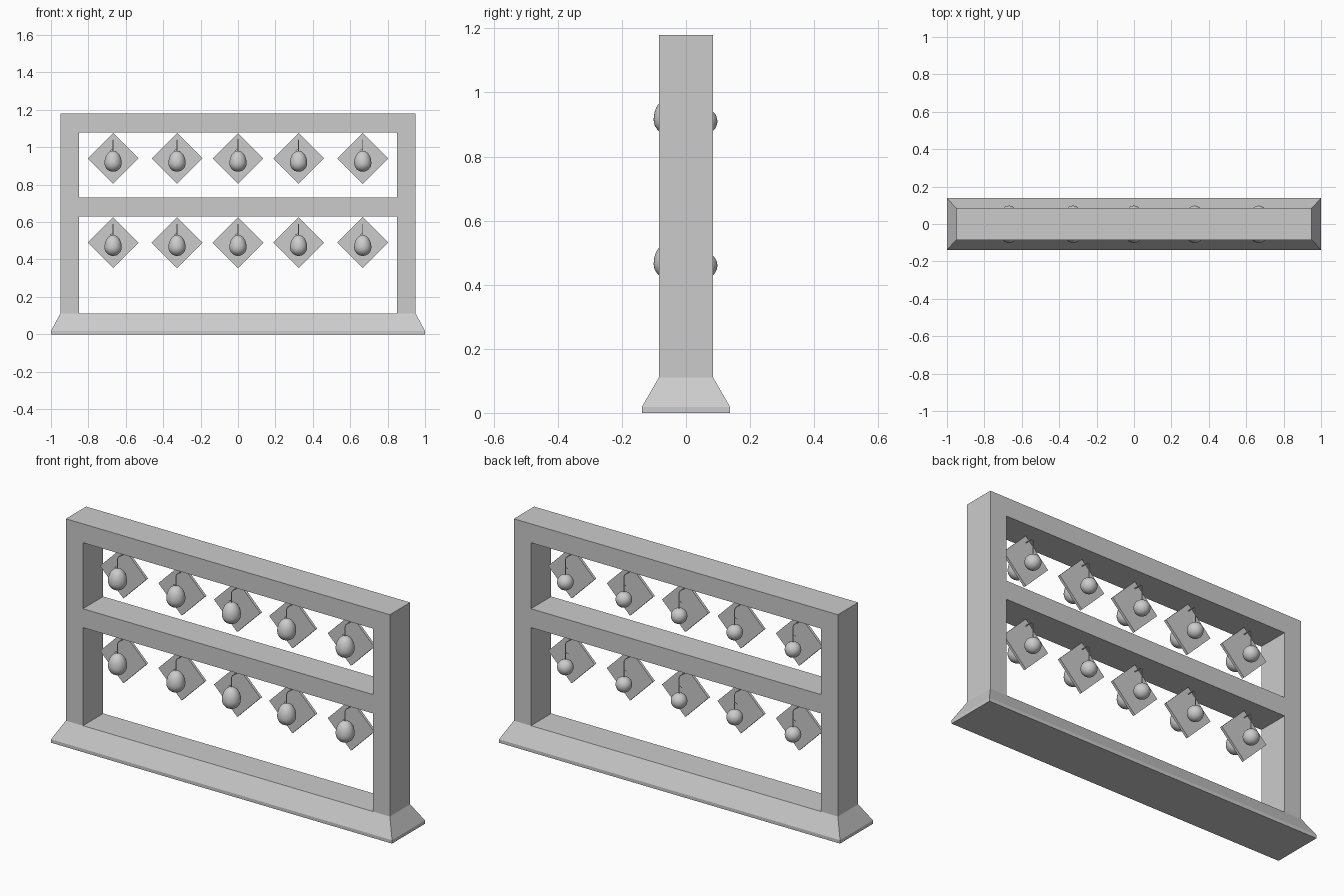
import bpy, bmesh, math
from mathutils import Vector, Matrix

if "Cube" in bpy.data.objects:
    bpy.data.objects.remove(bpy.data.objects["Cube"])


def finish(name, bm, smooth=False):
    bmesh.ops.recalc_face_normals(bm, faces=bm.faces)
    me = bpy.data.meshes.new(name)
    bm.to_mesh(me)
    bm.free()
    for p in me.polygons:
        p.use_smooth = smooth
    ob = bpy.data.objects.new(name, me)
    bpy.context.collection.objects.link(ob)
    return ob


def box(name, center, size, turn=0.0):
    bm = bmesh.new()
    bmesh.ops.create_cube(bm, size=1, matrix=Matrix.Translation(center)
                          @ Matrix.Rotation(turn, 4, 'Y')
                          @ Matrix.Diagonal((*size, 1)))
    return finish(name, bm)


def sphere(name, center, r, top=None):
    # optional taller upper half turns the ball into an egg
    bm = bmesh.new()
    bmesh.ops.create_uvsphere(bm, u_segments=32, v_segments=16, radius=r)
    for v in bm.verts:
        if top and v.co.z > 0:
            v.co.z *= top / r
        v.co += Vector(center)
    return finish(name, bm, True)


def wire(name, points, r=0.0025):
    cu = bpy.data.curves.new(name, 'CURVE')
    cu.dimensions = '3D'
    cu.bevel_depth = r
    cu.bevel_resolution = 1
    cu.use_fill_caps = True
    sp = cu.splines.new('POLY')
    sp.points.add(len(points) - 1)
    for p, co in zip(sp.points, points):
        p.co = (*co, 1)
    ob = bpy.data.objects.new(name, cu)
    bpy.context.collection.objects.link(ob)
    return ob


# Flared base: stacked rectangular sections
bm = bmesh.new()
rings = [[bm.verts.new((sx * hx, sy * hy, z)) for sx, sy in ((-1, -1), (1, -1), (1, 1), (-1, 1))]
         for hx, hy, z in ((1, 0.138, 0), (1, 0.138, 0.018), (0.95, 0.085, 0.11))]
for a, b in zip(rings, rings[1:]):
    for i in range(4):
        j = (i + 1) % 4
        bm.faces.new((a[i], a[j], b[j], b[i]))
bm.faces.new(rings[0])
bm.faces.new(rings[-1])
finish("base", bm)

# Frame posts and rails
for side, s in (("left", -1), ("right", 1)):
    box(side + "_post", (s * 0.9, 0, 0.645), (0.1, 0.17, 1.07))
box("top_rail", (0, 0, 1.13), (1.7, 0.17, 0.1))
box("middle_rail", (0, 0, 0.68), (1.7, 0.17, 0.1))

# Hanging display plates with an egg in front and a ball behind
side = 0.136 * math.sqrt(2)
for row, z in (("lower", 0.49), ("upper", 0.94)):
    for i, x in enumerate((-0.668, -0.326, 0, 0.324, 0.667)):
        tag = f"_{row}_{i + 1}"
        box("plate" + tag, (x, 0, z), (side, 0.014, side), math.pi / 4)
        sphere("egg" + tag, (x, -0.055, z - 0.025), 0.046, 0.066)
        sphere("ball" + tag, (x, 0.058, z - 0.03), 0.04)
        # Bent hooks and small cross pins
        for part, y, low in (("egg", -0.055, z + 0.035), ("ball", 0.058, z + 0.005)):
            wire(part + "_hook" + tag, [(x, 0, z + 0.098), (x, y * 0.85, z + 0.098),
                                        (x, y, z + 0.09), (x, y, low)])
            wire(part + "_pin" + tag, [(x - 0.016, y, z + 0.043), (x, y, z + 0.05)], 0.0015)
